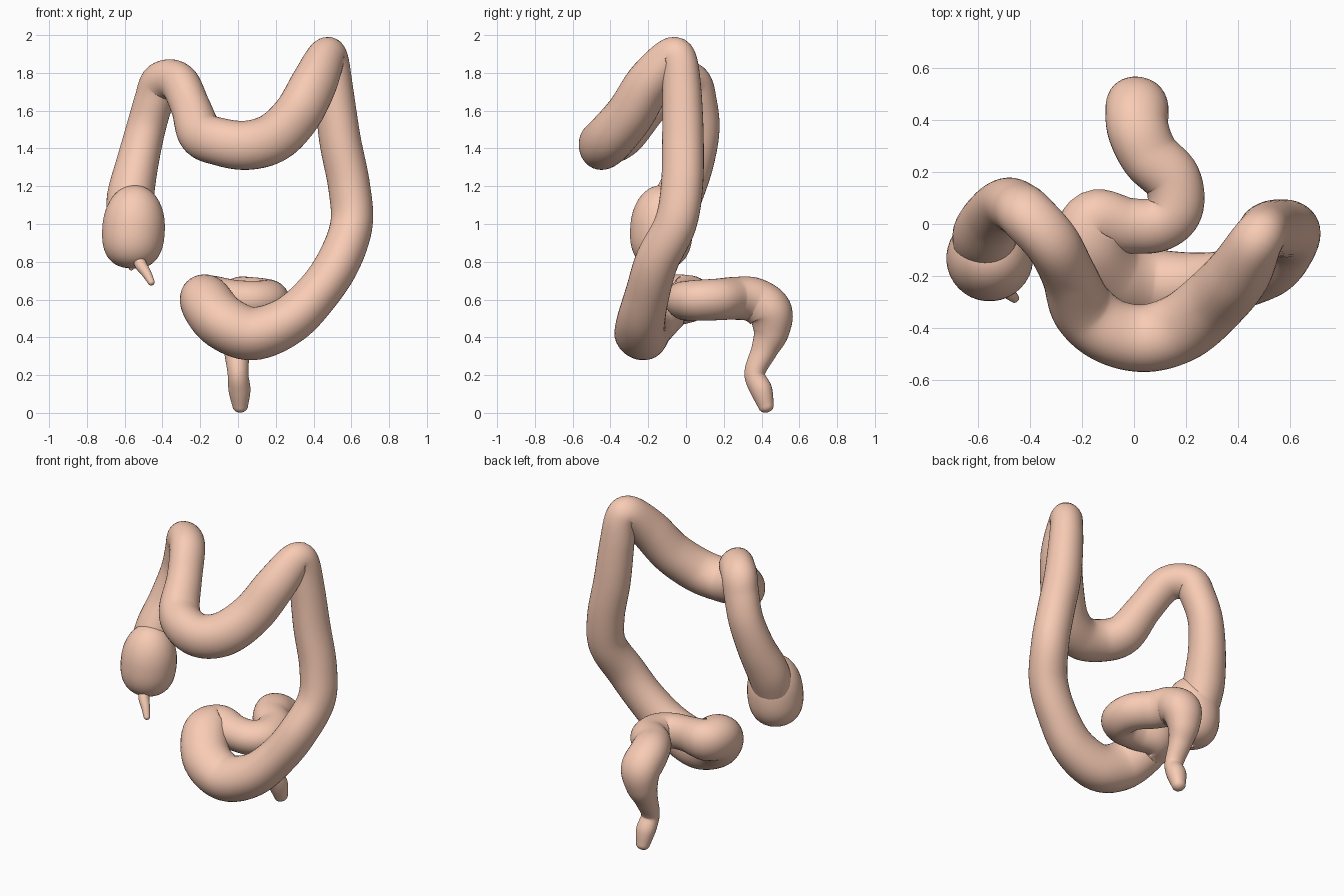
import bpy, bmesh, math
from mathutils import Vector

mat = bpy.data.materials.new("tissue")
mat.diffuse_color = (0.94, 0.60, 0.46, 1)


def spline(p, i, t):
    # Catmull-Rom between p[i] and p[i+1]; each point is x, y, z, radius
    a, b, c, d = p[max(i - 1, 0)], p[i], p[i + 1], p[min(i + 2, len(p) - 1)]
    return [0.5 * (2 * q + (r - o) * t + (2 * o - 5 * q + 4 * r - s) * t * t
                   + (3 * q - o - 3 * r + s) * t ** 3) for o, q, r, s in zip(a, b, c, d)]


def tube(name, pts, sides=36, steps=8, lobes=0.0):
    """Sweep a softly three-banded circle along a path, with rounded ends."""
    s = [spline(pts, i, k / steps) for i in range(len(pts) - 1) for k in range(steps)]
    s.append(list(pts[-1]))
    pos = [Vector(q[:3]) for q in s]
    rad = [q[3] for q in s]
    n = len(s)
    tan = [(pos[min(i + 1, n - 1)] - pos[max(i - 1, 0)]).normalized() for i in range(n)]
    rings = []
    u = tan[0].orthogonal().normalized()
    for i in range(n):
        if i:
            u = tan[i - 1].rotation_difference(tan[i]) @ u
        u = (u - tan[i] * u.dot(tan[i])).normalized()
        rings.append((pos[i], tan[i], u.copy(), rad[i]))
    # dome caps at both ends
    dome = [math.radians(a) for a in (20, 40, 60, 75, 87)]
    p0, t0, u0, r0 = rings[0]
    p1, t1, u1, r1 = rings[-1]
    start = [(p0 - t0 * r0 * 0.8 * math.sin(a), t0, u0, r0 * math.cos(a)) for a in reversed(dome)]
    end = [(p1 + t1 * r1 * 0.8 * math.sin(a), t1, u1, r1 * math.cos(a)) for a in dome]
    bm = bmesh.new()
    loops = []
    for p, t, u, r in start + rings + end:
        v = t.cross(u)
        loop = []
        for k in range(sides):
            a = 2 * math.pi * k / sides
            rr = r * (1 + lobes * math.cos(3 * a))
            loop.append(bm.verts.new(p + (u * math.cos(a) + v * math.sin(a)) * rr))
        loops.append(loop)
    for a, b in zip(loops, loops[1:]):
        for k in range(sides):
            j = (k + 1) % sides
            bm.faces.new((a[k], a[j], b[j], b[k]))
    bm.faces.new(list(reversed(loops[0])))
    bm.faces.new(loops[-1])
    bmesh.ops.recalc_face_normals(bm, faces=bm.faces)
    for f in bm.faces:
        f.smooth = True
    me = bpy.data.meshes.new(name)
    bm.to_mesh(me)
    bm.free()
    me.materials.append(mat)
    ob = bpy.data.objects.new(name, me)
    bpy.context.collection.objects.link(ob)
    return ob


# pouch at the start of the large bowel: an egg with a blunt bottom
cecum = []
for k in range(25):
    s = -math.cos(math.pi * (k + 0.3) / 24.6)
    e = 2.5 if s < 0 else 2.1
    cecum.append((-0.553 + 0.012 * s, -0.13 + 0.01 * s, 0.97 + (0.205 if s < 0 else 0.235) * s,
                  0.166 * max(1 - abs(s) ** e, 0.0003) ** (1 / e)))
tube("cecum", cecum, steps=2)

# ascending limb, first bend, and across the front
across = [
    (-0.572, -0.085, 1.02, 0.12), (-0.567, -0.035, 1.15, 0.124), (-0.532, 0.035, 1.32, 0.112),
    (-0.488, 0.075, 1.5, 0.104), (-0.445, 0.06, 1.65, 0.104), (-0.405, 0.025, 1.75, 0.106),
    (-0.315, -0.075, 1.752, 0.105), (-0.25, -0.2, 1.62, 0.105), (-0.195, -0.33, 1.48, 0.122),
    (-0.09, -0.415, 1.435, 0.126), (0.05, -0.44, 1.418, 0.13), (0.19, -0.395, 1.46, 0.132),
    (0.31, -0.295, 1.58, 0.128), (0.4, -0.195, 1.745, 0.122), (0.463, -0.08, 1.88, 0.103)]

# high bend, descending limb, sigmoid loop, rectum and outlet
down = [
    (0.492, -0.035, 1.86, 0.096), (0.51, -0.02, 1.7, 0.103), (0.541, -0.015, 1.45, 0.11),
    (0.59, -0.02, 1.2, 0.111), (0.602, -0.055, 1.0, 0.112), (0.537, -0.15, 0.81, 0.115),
    (0.425, -0.2, 0.64, 0.117), (0.27, -0.235, 0.49, 0.128), (0.08, -0.235, 0.42, 0.141),
    (-0.08, -0.2, 0.48, 0.145), (-0.168, -0.09, 0.585, 0.14), (-0.145, 0.01, 0.605, 0.125),
    (-0.02, -0.005, 0.598, 0.107), (0.09, 0.0, 0.595, 0.105), (0.155, 0.06, 0.597, 0.108),
    (0.145, 0.17, 0.602, 0.11), (0.06, 0.26, 0.608, 0.113), (0.015, 0.36, 0.6, 0.118),
    (0.01, 0.445, 0.535, 0.12), (0.0, 0.452, 0.43, 0.096), (-0.005, 0.415, 0.33, 0.07),
    (0.0, 0.365, 0.21, 0.055), (0.008, 0.4, 0.12, 0.058), (0.012, 0.425, 0.035, 0.041)]
tube("colon_and_rectum", across + down, lobes=0.02)

# small tail hanging from the pouch
tube("appendix", [(-0.535, -0.2, 0.84, 0.03), (-0.515, -0.235, 0.785, 0.032),
                  (-0.485, -0.26, 0.74, 0.026), (-0.458, -0.285, 0.69, 0.018)], sides=20)
